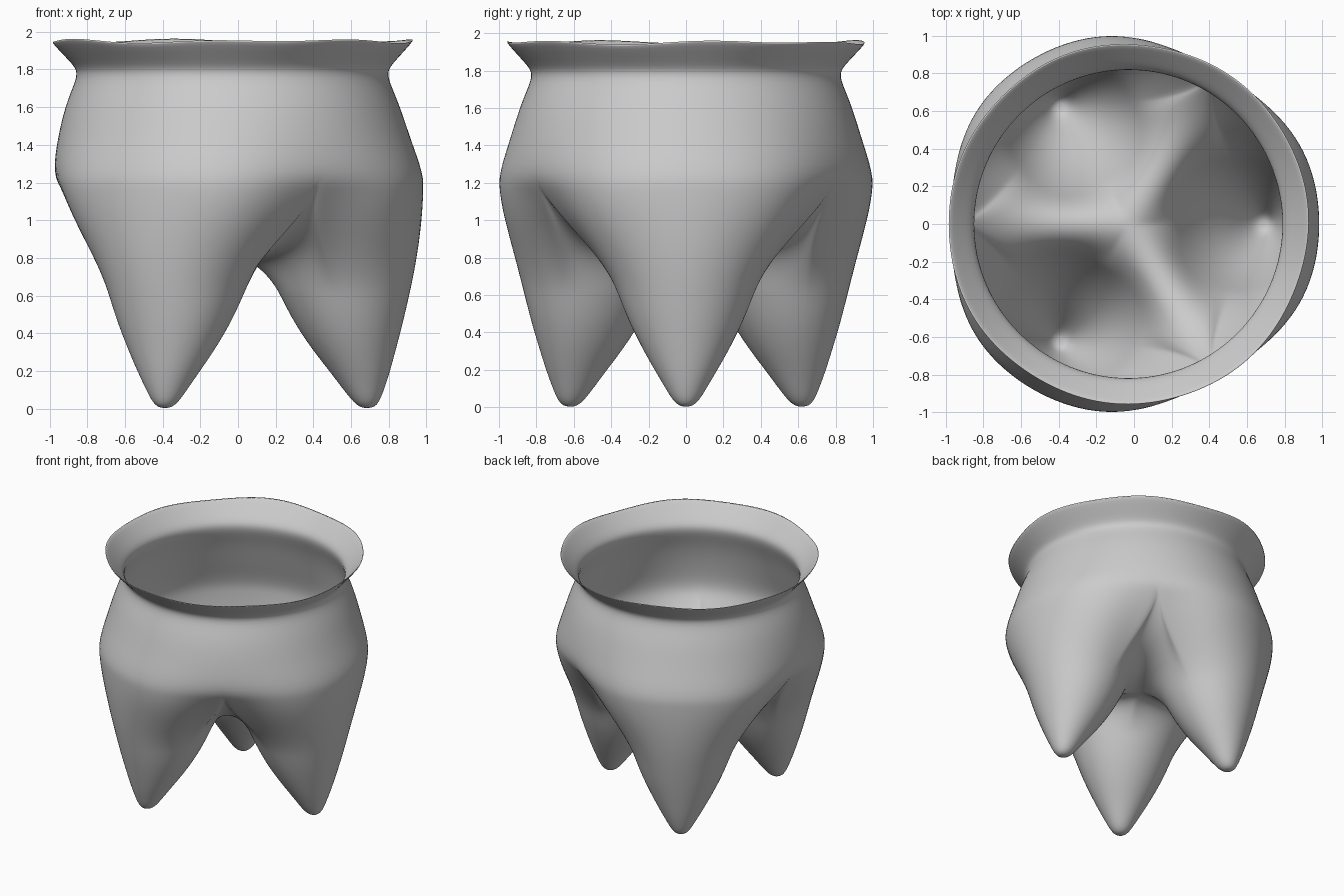
import bpy, bmesh, math
from mathutils import Vector, Matrix

cube = bpy.data.objects.get("Cube")
if cube:
    bpy.data.objects.remove(cube, do_unlink=True)

CENTRE = Vector((-0.03, 0, 0))
ARC, RIDGE = 24, 16              # segments per leg along the shoulder and each ridge
VALLEY_R, JOIN_Z, CROTCH_Z = 0.94, 1.22, 0.8
SIXTY = math.radians(60)


def clay_material():
    m = bpy.data.materials.new("grey clay")
    m.use_nodes = True
    colour = (0.6, 0.6, 0.6, 1)
    m.diffuse_color = colour
    m.node_tree.nodes["Principled BSDF"].inputs["Base Color"].default_value = colour
    return m


def lobe(angle):
    """Shoulder radius: full over each leg, drawn in between legs."""
    c = (1 + math.cos(3 * angle)) / 2
    return VALLEY_R + 0.075 * (1 - (1 - c) ** 2)


def polar(r, angle, z):
    return Vector((r * math.cos(angle), r * math.sin(angle), z))


def skin(bm, rows, matrix=Matrix()):
    """Join closed rings of points with quads."""
    rings = [[bm.verts.new(matrix @ p) for p in row] for row in rows]
    for low, high in zip(rings, rings[1:]):
        for i in range(len(low)):
            j = (i + 1) % len(low)
            bm.faces.new((low[i], low[j], high[j], high[i]))
    return rings


def leg_boundary():
    """Top edge of one leg: shoulder arc and two ridges, with end tangents."""
    edge = []
    for i in range(ARC + 1):
        a = SIXTY * (2 * i / ARC - 1)
        c = (1 + math.cos(3 * a)) / 2
        tangent = Vector((0, 0, 1)) + polar(0.6 * (1 - c) ** 4, a, 0)
        edge.append((polar(lobe(a), a, JOIN_Z), tangent))
    power, rise = 3.3, JOIN_Z - CROTCH_Z

    def ridge_point(t, side):
        a = side * SIXTY
        p = polar(VALLEY_R * t, a, CROTCH_Z + rise * t ** power)
        along = polar(1, a, rise * power * t ** (power - 1) / VALLEY_R).normalized()
        across = polar(1, a + side * math.pi / 2, 0)
        s = t ** 3
        return p, across * (1 - s) + along * s

    edge += [ridge_point(1 - i / RIDGE, 1) for i in range(1, RIDGE)]
    edge.append((Vector((0, 0, CROTCH_Z)), Vector((-1, 0, 0))))
    edge += [ridge_point(i / RIDGE, -1) for i in range(1, RIDGE)]
    return edge


def leg_rows():
    """Oval sections up the leg, then a smooth sweep out to the boundary."""
    # height, inner x, outer x, half width
    sections = [(0.003, 0.695, 0.735, 0.02), (0.018, 0.66, 0.768, 0.053),
                (0.06, 0.622, 0.79, 0.085), (0.12, 0.575, 0.812, 0.12),
                (0.2, 0.515, 0.838, 0.168), (0.3, 0.435, 0.865, 0.225),
                (0.4, 0.365, 0.892, 0.277), (0.5, 0.305, 0.917, 0.322),
                (0.6, 0.255, 0.94, 0.36)]
    edge = leg_boundary()
    angles = [math.atan2(p.y, p.x - 0.58) for p, _ in edge]
    rows = []
    for z, inner, outer, half in sections:
        mid, reach = (inner + outer) / 2, (outer - inner) / 2
        rows.append([Vector((mid + reach * math.cos(f), half * math.sin(f), z)) for f in angles])
    start, before = rows[-1], rows[-2]
    steps = 12
    for k in range(1, steps + 1):
        t = k / steps
        row = []
        for p0, pb, (p1, tangent) in zip(start, before, edge):
            size = (p1 - p0).length
            m0, m1 = (p0 - pb).normalized() * size, tangent.normalized() * size
            row.append(p0 * (2 * t**3 - 3 * t**2 + 1) + m0 * (t**3 - 2 * t**2 + t)
                       + p1 * (3 * t**2 - 2 * t**3) + m1 * (t**3 - t**2))
        rows.append(row)
    return rows


def body_rows():
    """Shoulder, neck and uneven flared rim."""
    # height, radius, amount of three-lobed shape, amount of rim waviness
    profile = [(JOIN_Z, 1.0, 1, 0), (1.3, 0.985, 0.65, 0), (1.4, 0.953, 0.35, 0),
               (1.5, 0.922, 0.15, 0), (1.6, 0.89, 0.05, 0), (1.68, 0.858, 0, 0),
               (1.74, 0.833, 0, 0), (1.78, 0.826, 0, 0), (1.81, 0.835, 0, 0),
               (1.85, 0.87, 0, 0.2), (1.9, 0.917, 0, 0.6), (1.95, 0.962, 0, 1)]
    count = ARC * 3
    rows = []
    for z, r, lobed, wavy in profile:
        row = []
        for i in range(count):
            a = 2 * math.pi * i / count - SIXTY
            wave = wavy * (0.007 * math.sin(7 * a + 1) + 0.006 * math.sin(4 * a))
            row.append(polar(r + lobed * (lobe(a) - 1) + wave * 0.4, a, z + wave))
        rows.append(row)
    return rows


# Vessel: three hollow legs merged into one lobed body
bm = bmesh.new()
rows = leg_rows()
for n in range(3):
    rings = skin(bm, rows, Matrix.Rotation(2 * n * SIXTY, 4, 'Z'))
    bm.faces.new(list(reversed(rings[0])))
skin(bm, body_rows())
bmesh.ops.remove_doubles(bm, verts=bm.verts, dist=0.0005)
bmesh.ops.translate(bm, verts=bm.verts, vec=CENTRE)
for face in bm.faces:
    face.smooth = True

mesh = bpy.data.meshes.new("tripod_vessel")
bm.to_mesh(mesh)
bm.free()
vessel = bpy.data.objects.new("tripod_vessel", mesh)
bpy.context.collection.objects.link(vessel)
mesh.materials.append(clay_material())

# Thin wall, then rounded surfaces
wall = vessel.modifiers.new("wall", 'SOLIDIFY')
wall.thickness, wall.offset = 0.01, -1
smooth = vessel.modifiers.new("smooth", 'SUBSURF')
smooth.levels = smooth.render_levels = 1
